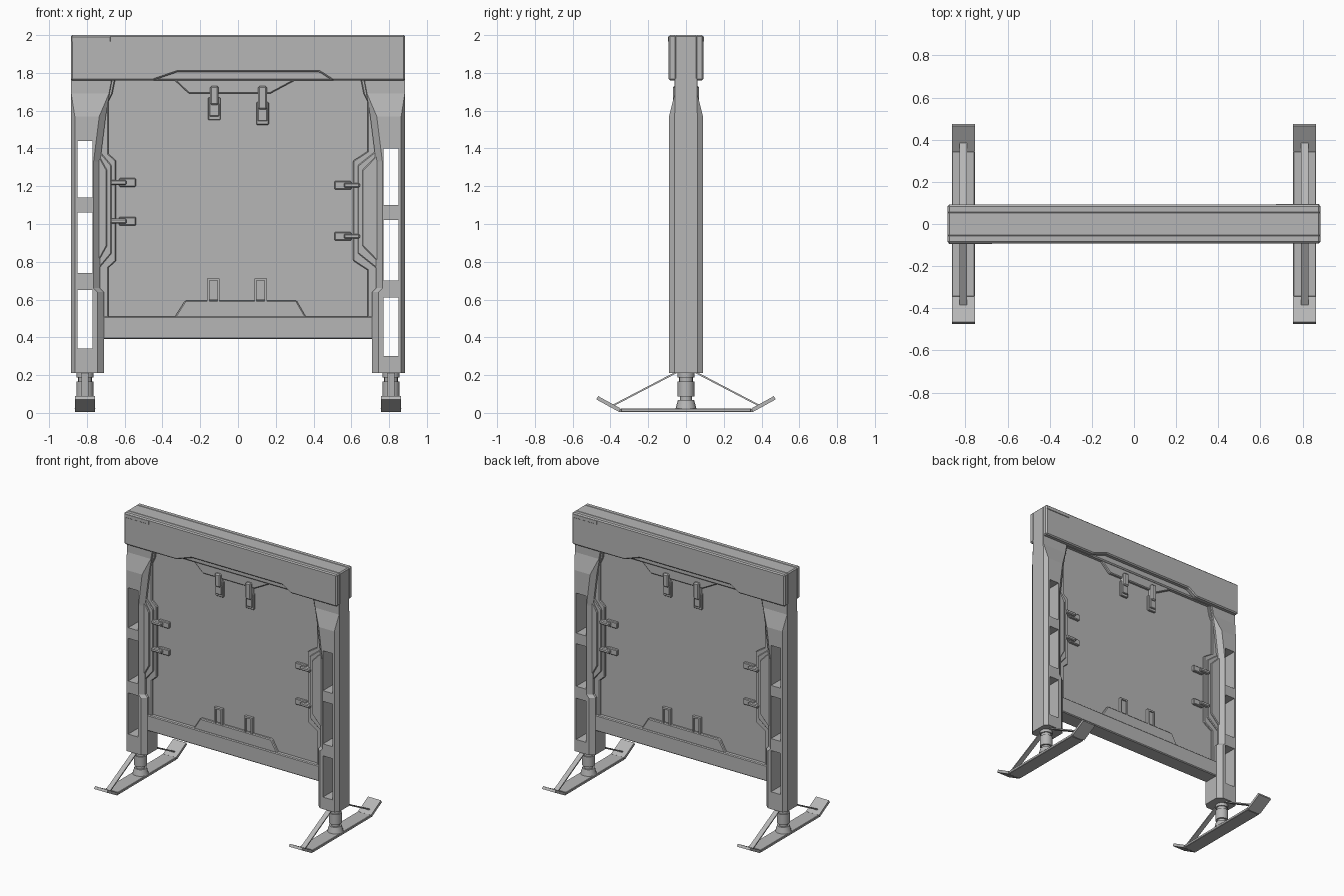
import bpy, bmesh
from math import atan2, hypot
from mathutils import Vector

cube = bpy.data.objects.get("Cube")
if cube:
    bpy.data.objects.remove(cube)

grey = bpy.data.materials.new("matte grey")
grey.use_nodes = True
COLOR = (0.47, 0.47, 0.47, 1)
grey.diffuse_color = COLOR
grey.node_tree.nodes["Principled BSDF"].inputs["Base Color"].default_value = COLOR


def finish(bm, name, bevel=0):
    bmesh.ops.recalc_face_normals(bm, faces=bm.faces)
    mesh = bpy.data.meshes.new(name)
    bm.to_mesh(mesh)
    bm.free()
    mesh.materials.append(grey)
    ob = bpy.data.objects.new(name, mesh)
    bpy.context.collection.objects.link(ob)
    if bevel:
        mod = ob.modifiers.new("edge bevel", "BEVEL")
        mod.width = bevel
        mod.segments = 1
    return ob


def loft(name, rings, bevel=0):
    """Skin a stack of equal rings and cap both ends."""
    bm = bmesh.new()
    loops = [[bm.verts.new(p) for p in ring] for ring in rings]
    n = len(loops[0])
    for a, b in zip(loops, loops[1:]):
        for i in range(n):
            j = (i + 1) % n
            bm.faces.new((a[i], a[j], b[j], b[i]))
    bm.faces.new(loops[0])
    bm.faces.new(loops[-1])
    return finish(bm, name, bevel)


def plate(name, outline, y0, y1, bevel=0, turn=1):
    """Extrude an x-z outline along y; turn=-1 spins it to the back."""
    return loft(name, [[(x * turn, y * turn, z) for x, z in outline]
                       for y in (y0, y1)], bevel)


def rect(x0, x1, z0, z1):
    return [(x0, z0), (x1, z0), (x1, z1), (x0, z1)]


def box(name, x0, x1, y0, y1, z0, z1, bevel=0, turn=1):
    return plate(name, rect(x0, x1, z0, z1), y0, y1, bevel, turn)


def lathe(name, x, profile, n=16):
    """Stack of round sections (radius, z)."""
    bm = bmesh.new()
    for (r0, z0), (r1, z1) in zip(profile, profile[1:]):
        if z1 > z0:
            g = bmesh.ops.create_cone(bm, cap_ends=True, segments=n,
                                      radius1=r0, radius2=r1, depth=z1 - z0)
            bmesh.ops.translate(bm, verts=g["verts"], vec=(x, 0, (z0 + z1) / 2))
    ob = finish(bm, name)
    bpy.ops.object.select_all(action="DESELECT")
    ob.select_set(True)
    bpy.context.view_layer.objects.active = ob
    bpy.ops.object.shade_smooth_by_angle()


def bar(name, x, half_width, a, b, thick):
    """Flat bar in the y-z plane from a to b."""
    dy, dz = b[0] - a[0], b[1] - a[1]
    k = thick / 2 / hypot(dy, dz)
    off = (-dz * k, dy * k)
    ring = [(p[0] + s * off[0], p[1] + s * off[1])
            for p, s in ((a, 1), (b, 1), (b, -1), (a, -1))]
    loft(name, [[(x + w, y, z) for y, z in ring] for w in (-half_width, half_width)])


# Top beam: core with a notched shell on each face
box("beam_core", -.885, .885, -.06, .06, 1.76, 2, .008)
shell = [(-.885, 1.76), (-.45, 1.76), (-.32, 1.805), (.43, 1.805), (.5, 1.76),
         (.885, 1.76), (.885, 2), (-.885, 2)]
for side, turn in (("front", 1), ("back", -1)):
    plate(side + "_beam_shell", shell, -.092, -.05, .008, turn)
    box(side + "_beam_strip", -.88, -.675, -.096, -.09, 1.965, 1.993, .002, turn)

# Side posts: chamfered section that narrows under the beam
levels = [(.21, .71, .09), (.64, .71, .09), (.66, .73, .09), (1.33, .73, .09),
          (1.57, .7, .09), (1.69, .68, .06), (1.77, .665, .06)]
for side, s in (("left", 1), ("right", -1)):
    rings = []
    for z, xi, d in levels:
        c = max(d - .06, .003)
        o, i = c * .7, c * 1.15
        xo = .885
        rings.append([(s * x, y, z) for x, y in (
            (xo - o, -d), (xo, c - d), (xo, d - c), (xo - o, d),
            (xi + i, d), (xi, d - c), (xi, c - d), (xi + i, -d))])
    post = loft(side + "_post", rings)
    shift = -.04 if s > 0 else 0
    for k, (z0, z1) in enumerate(((.34, .65), (.74, 1.06), (1.14, 1.44))):
        cutter = box(f"{side}_slot_cutter_{k}", s * .81 - .04, s * .81 + .04,
                     -.3, .3, z0 + shift, z1 + shift)
        cutter.hide_render = True
        cutter.hide_set(True)
        cutter.display_type = "WIRE"
        cut = post.modifiers.new("slot", "BOOLEAN")
        cut.operation = "DIFFERENCE"
        cut.solver = "EXACT"
        cut.object = cutter

# Infill panel and lower rail
box("panel", -.74, .74, -.03, .03, .45, 1.77)
box("lower_rail", -.725, .725, -.06, .06, .39, .51, .006)


def side_plate(x_in, x_out, z0, z1, slope):
    return [(x_out, z0), (x_in, z0 + slope), (x_in, z1 - slope), (x_out, z1)]


# Raised details, repeated on both faces
for side, turn in (("front", 1), ("back", -1)):
    n = side + "_"
    # Trim frame beside the posts
    for s, tag in ((1, "a"), (-1, "b")):
        trim = [(s * x, z) for x, z in ((.74, .5), (.685, .5), (.685, 1.65),
                                        (.665, 1.69), (.65, 1.765), (.74, 1.765))]
        plate(n + "trim_" + tag, trim, -.045, -.02, .005, turn)
    # Stepped side rails
    for tag, s, xi in (("a", -1, .645), ("b", 1, .61)):
        for k in range(3):
            z_in = .025 * k
            pts = [(s * x, z) for x, z in side_plate(
                xi + .024 * k, .74, .72 + z_in * 1.6, 1.42 - z_in, .085)]
            plate(f"{n}side_rail_{tag}_{k}", pts, -.045 - .01 * k, -.02, .005, turn)
    # Upper and lower trapezoid tabs
    plate(n + "upper_tab", [(-.34, 1.765), (-.26, 1.69), (.17, 1.69), (.31, 1.765)],
          -.05, -.02, .006, turn)
    plate(n + "lower_tab", [(-.34, .5), (-.28, .595), (.31, .595), (.365, .5)],
          -.05, -.02, .006, turn)
    # Top latches: hinged block over a clasp
    for k, (x, z) in enumerate(((-.125, 1.55), (.13, 1.525))):
        box(f"{n}top_clasp_{k}", x - .033, x + .033, -.045, -.02, z, z + .12, .004, turn)
        box(f"{n}top_clasp_pin_{k}", x - .026, x + .026, -.056, -.02,
            z + .02, z + .09, .004, turn)
        box(f"{n}top_hinge_{k}", x - .023, x + .023, -.07, -.02, z + .08, 1.73, .008, turn)
    # Bottom clasps: raised frames
    for k, x in enumerate((-.13, .12)):
        for e in (-1, 1):
            box(f"{n}bottom_clasp_bar_{k}_{e}", x + e * .027 - .006, x + e * .027 + .006,
                -.05, -.02, .59, .712, 0, turn)
        box(f"{n}bottom_clasp_top_{k}", x - .033, x + .033, -.05, -.02, .7, .712, 0, turn)
        box(f"{n}bottom_clasp_fill_{k}", x - .024, x + .024, -.04, -.02, .6, .7, 0, turn)
    # Side latches
    for k, (s, x, z) in enumerate(((-1, .54, 1.22), (-1, .54, 1.015),
                                   (1, .51, 1.205), (1, .51, .935))):
        xs = sorted((s * x, s * (x + .09)))
        box(f"{n}side_clasp_{k}", *xs, -.05, -.02, z - .023, z + .023, .005, turn)
        xs = sorted((s * (x + .05), s * (x + .135)))
        box(f"{n}side_arm_{k}", *xs, -.07, -.02, z - .013, z + .013, .006, turn)

# Feet: collared stem, skid with upturned tips, struts
for side, s in (("left", 1), ("right", -1)):
    x = s * .81
    lathe(side + "_stem", x, [(.055, .024), (.043, .068), (.032, .068), (.032, .088),
                              (.045, .088), (.045, .165), (.036, .165), (.036, .188),
                              (.045, .188), (.045, .215)])
    box(side + "_skid", x - .054, x + .054, -.345, .345, .004, .024, .003)
    for end, e in (("back", 1), ("front", -1)):
        bar(f"{side}_{end}_skid_tip", x, .054, (e * .35, .014), (e * .47, .08), .02)
        bar(f"{side}_{end}_strut", x, .018, (e * .05, .215), (e * .385, .04), .009)
        box(f"{side}_{end}_skid_joint", x - .04, x + .04, *sorted((e * .34, e * .356)),
            .006, .02)
